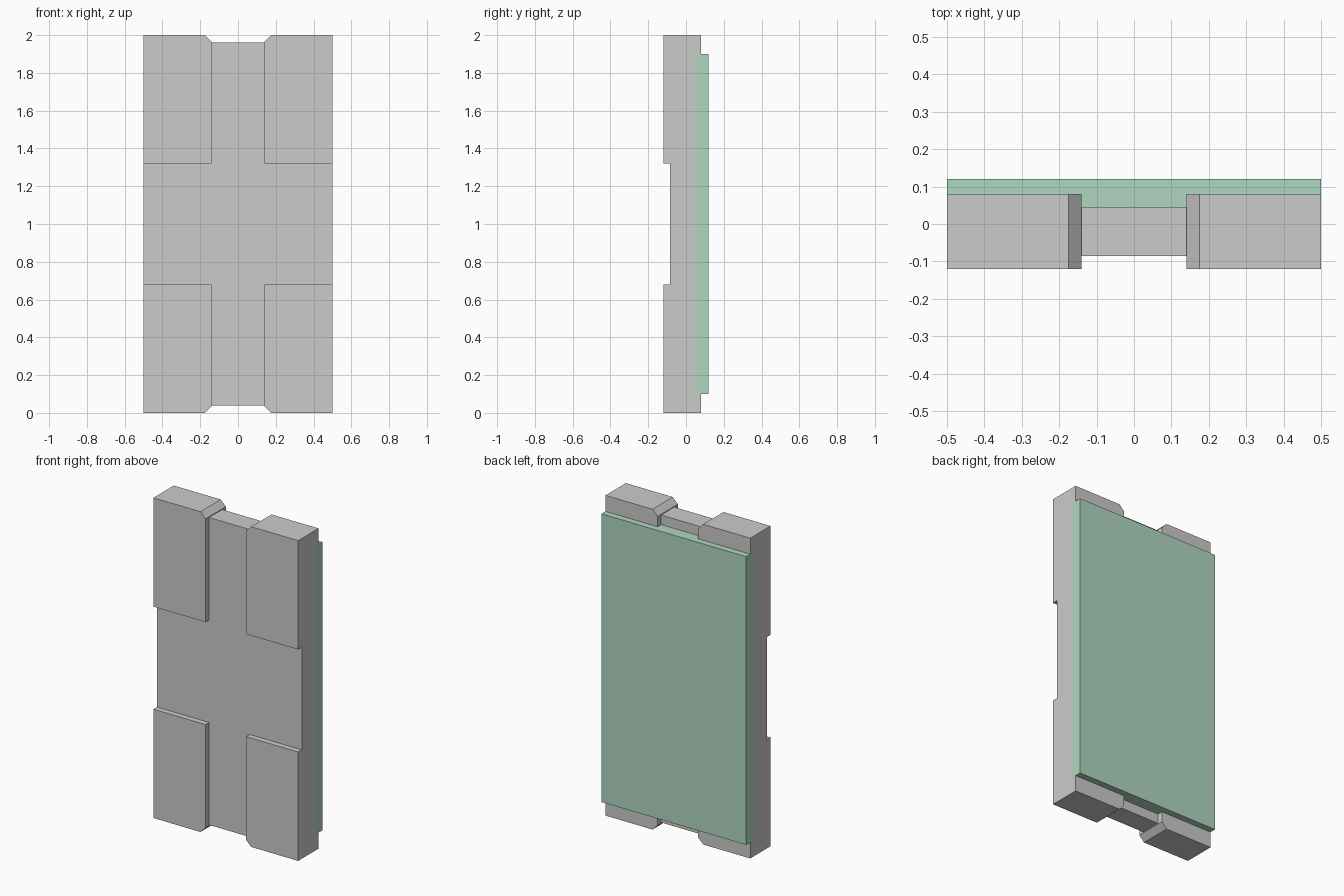
import bpy, bmesh

if "Cube" in bpy.data.objects:
    bpy.data.objects.remove(bpy.data.objects["Cube"])

MID = 1.0  # half height; every object is placed here so z mirrors about it


def extrude_profile(name, pts, y0, y1):
    """Extrude an x/z outline (z relative to mid height) from y0 to y1."""
    bm = bmesh.new()
    face = bm.faces.new([bm.verts.new((x, y0, z)) for x, z in pts])
    geom = bmesh.ops.extrude_face_region(bm, geom=[face])["geom"]
    verts = [v for v in geom if isinstance(v, bmesh.types.BMVert)]
    bmesh.ops.translate(bm, verts=verts, vec=(0, y1 - y0, 0))
    bmesh.ops.recalc_face_normals(bm, faces=bm.faces)
    mesh = bpy.data.meshes.new(name)
    bm.to_mesh(mesh)
    bm.free()
    ob = bpy.data.objects.new(name, mesh)
    ob.location.z = MID
    bpy.context.collection.objects.link(ob)
    return ob


def rect(hx, hz):
    return [(-hx, -hz), (hx, -hz), (hx, hz), (-hx, hz)]


# Recessed cross: upright strip and wide crossbar on the same plane
cross = [(0.14, 0.96), (0.14, 0.32), (0.5, 0.32)]
outline = (cross + [(x, -z) for x, z in reversed(cross)]
           + [(-x, -z) for x, z in cross] + [(-x, z) for x, z in reversed(cross)])
extrude_profile("recessed_cross", outline, -0.085, 0.045)

# Green backing panel
panel = extrude_profile("back_panel", rect(0.5, 0.9), 0.045, 0.12)
green = bpy.data.materials.new("green")
green.diffuse_color = (0.43, 0.68, 0.52, 1)
green.use_nodes = True
green.node_tree.nodes["Principled BSDF"].inputs["Base Color"].default_value = green.diffuse_color
panel.data.materials.append(green)

# Cutter that seats the panel into the back of the blocks
cutter = extrude_profile("panel_seat_cutter", rect(0.6, 0.9), 0.045, 0.2)
cutter.hide_render = True
cutter.hide_viewport = True
cutter.display_type = 'WIRE'

# Raised corner blocks with a chamfered inner end corner, mirrored to four
block = extrude_profile(
    "corner_blocks",
    [(0.14, 0.32), (0.5, 0.32), (0.5, 1.0), (0.175, 1.0), (0.14, 0.965)],
    -0.12, 0.08)
seat = block.modifiers.new("seat", 'BOOLEAN')
seat.operation = 'DIFFERENCE'
seat.solver = 'EXACT'
seat.object = cutter
mirror = block.modifiers.new("mirror", 'MIRROR')
mirror.use_axis = (True, False, True)
mirror.use_mirror_merge = False
